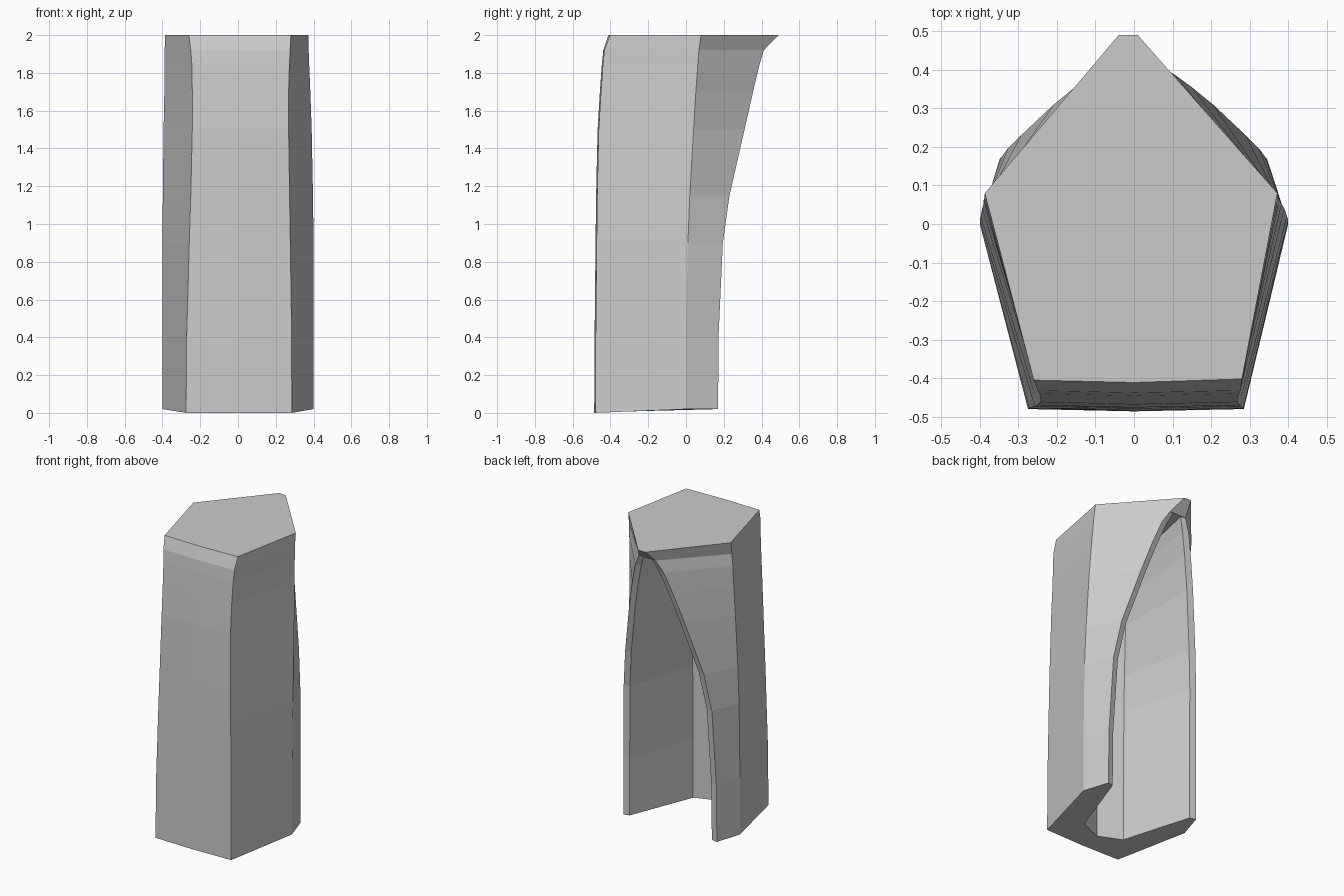
import bpy, bmesh

if "Cube" in bpy.data.objects:
    bpy.data.objects.remove(bpy.data.objects["Cube"])

# Each level: z, left-front x, right-front x, front y, left x, right x, side y,
#             flange half-width, flange y, cavity front y
LEVELS = [
    (0.00, -.275, .285, -.480, -.40, .40, .000, .345, .170, -.350),
    (0.40, -.272, .284, -.478, -.40, .40, .000, .342, .172, -.350),
    (0.90, -.258, .277, -.473, -.40, .40, .010, .325, .195, -.345),
    (1.15, -.250, .273, -.470, -.398, .397, .020, .290, .230, -.340),
    (1.50, -.242, .268, -.462, -.394, .390, .040, .205, .310, -.330),
    (1.70, -.242, .268, -.450, -.390, .383, .052, .150, .355, -.310),
    (1.84, -.244, .272, -.440, -.390, .377, .062, .105, .388, -.280),
    (1.92, -.250, .276, -.432, -.388, .374, .068, .060, .412, -.240),
]

bm = bmesh.new()


def add(x, y, z):
    # the foot rises slightly towards the back
    if z == 0:
        z = .02 * min(1, max(0, (y + .485) / .485))
    return bm.verts.new((x, y, z))


def section(z, lf, rf, fy, lx, rx, sy, fx, by, cy):
    outer = [(-fx - .003, by), (lx, sy), (lf, fy), (0, fy - .006),
             (rf, fy), (rx, sy), (fx, by)]
    t = min(.04, fx * .5)
    inner = [(fx - t, by - .008), (.15, cy + .06), (0, cy),
             (-.155, cy + .065), (-fx + t, by - .008)]
    return [add(x, y, z) for x, y in outer + inner]


# Horseshoe shell: outer five-sided wall, thin back flanges and inner cavity
rings = [section(*lv) for lv in LEVELS]
n = len(rings[0])
for a, b in zip(rings, rings[1:]):
    for i in range(n):
        j = (i + 1) % n
        bm.faces.new((a[i], a[j], b[j], b[i]))
bm.faces.new(rings[0][::-1])

# Closed cap with the flanges meeting in a back tip
k = rings[-1]
top = [add(x, y, 2.0) for x, y in
       [(-.04, .49), (-.387, .08), (-.26, -.405), (0, -.411),
        (.28, -.402), (.372, .08), (.01, .49)]]
m = len(top)
for i in range(m - 1):
    bm.faces.new((k[i], k[i + 1], top[i + 1], top[i]))
bm.faces.new((k[m - 1], k[0], top[0], top[m - 1]))
bm.faces.new(top)

# Cavity ceiling and soffit of the back arch
bm.faces.new(k[m:])
bm.faces.new((k[m - 1], k[m], k[n - 1], k[0]))

bmesh.ops.recalc_face_normals(bm, faces=bm.faces[:])
mesh = bpy.data.meshes.new("hollow_pillar")
bm.to_mesh(mesh)
bm.free()
pillar = bpy.data.objects.new("hollow_pillar", mesh)
bpy.context.collection.objects.link(pillar)
